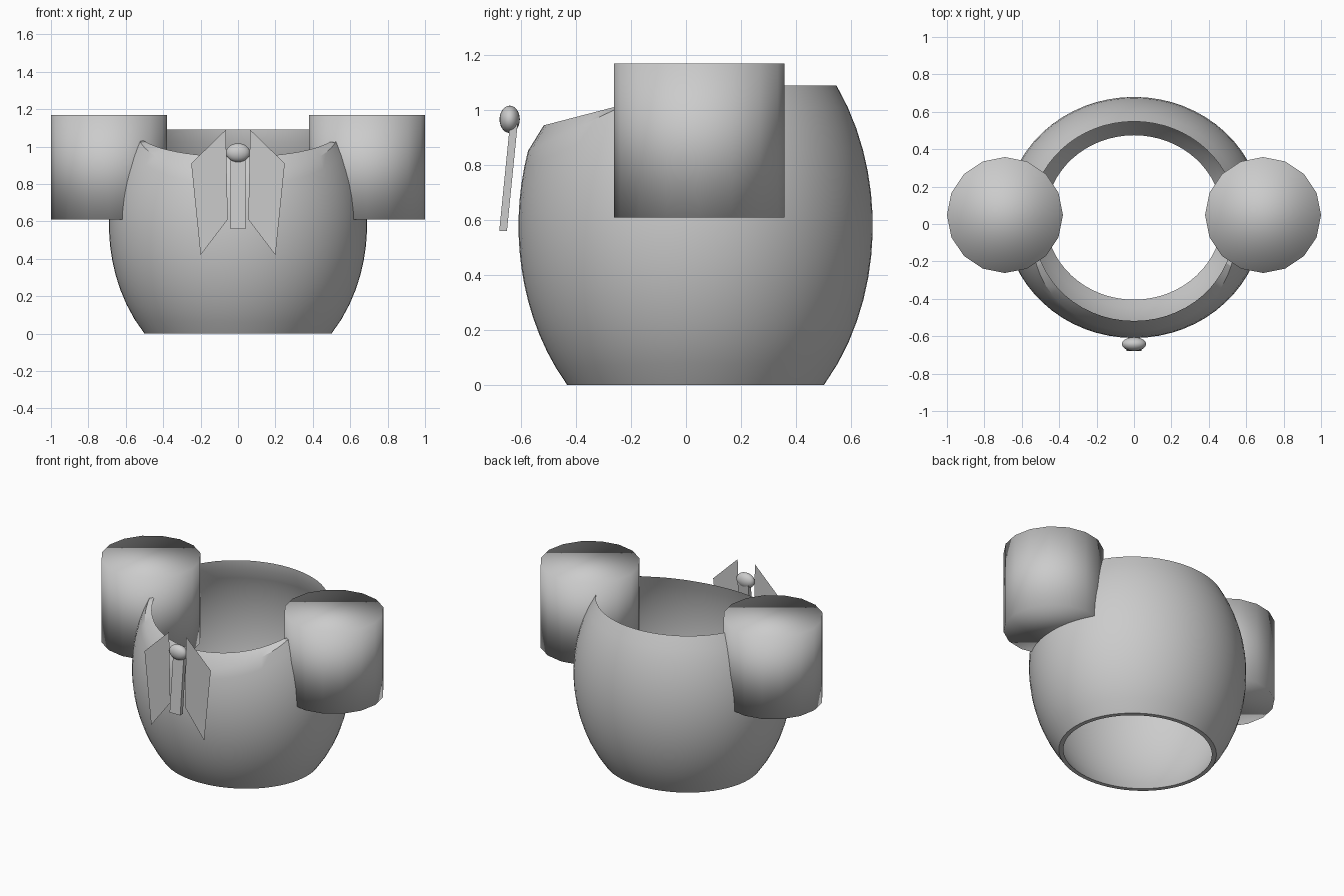
import bpy, bmesh, math
from mathutils import Matrix

if "Cube" in bpy.data.objects:
    bpy.data.objects.remove(bpy.data.objects["Cube"])

CY = 0.035             # body centre in y
RX, RY = 0.69, 0.645   # body radii at the belly


def finish(name, bm, smooth=None):
    bmesh.ops.recalc_face_normals(bm, faces=bm.faces)
    me = bpy.data.meshes.new(name)
    bm.to_mesh(me)
    bm.free()
    ob = bpy.data.objects.new(name, me)
    bpy.context.collection.objects.link(ob)
    bpy.ops.object.select_all(action='DESELECT')
    bpy.context.view_layer.objects.active = ob
    ob.select_set(True)
    if smooth == 'all':
        bpy.ops.object.shade_smooth()
    elif smooth == 'angle':
        bpy.ops.object.shade_smooth_by_angle(angle=math.radians(30))
    return ob


def bulge(z):
    return math.sqrt(1 - ((z - 0.58) / 0.842) ** 2)


def wall_point(a, z, inset):
    f = bulge(z)
    return ((RX * f - inset) * math.cos(a), CY + (RY * f - inset) * math.sin(a), z)


def rim_height(a, inset, z_front, y_front, slope, z_max):
    # height where the wall meets the sloping front cut
    z = z_max
    for _ in range(12):
        z = min(z_max, z_front + slope * (wall_point(a, z, inset)[1] - y_front))
    return z


# Hollow barrel body: open at both ends, rim dips at the front
bm = bmesh.new()
SEG, ROWS, WALL = 64, 14, 0.028
columns = []
for i in range(SEG):
    a = 2 * math.pi * i / SEG
    zo = rim_height(a, 0, 0.847, -0.585, 0.477, 1.09)
    zi = rim_height(a, WALL, 0.942, -0.53, 0.26, 1.025)
    outer = [wall_point(a, zo * k / ROWS, 0) for k in range(ROWS + 1)]
    inner = [wall_point(a, zi * k / ROWS, WALL) for k in range(ROWS, -1, -1)]
    columns.append([bm.verts.new(p) for p in outer + inner])
n = len(columns[0])
for i in range(SEG):
    c, d = columns[i], columns[(i + 1) % SEG]
    for k in range(n):
        bm.faces.new((c[k], d[k], d[(k + 1) % n], c[(k + 1) % n]))
finish("body_shell", bm, 'angle')

# Side drums, softly shaded over their caps
for s, side in ((-1, "left"), (1, "right")):
    bm = bmesh.new()
    bmesh.ops.create_cone(bm, cap_ends=True, segments=16, radius1=0.31, radius2=0.31,
                          depth=0.56, matrix=Matrix.Translation((s * 0.69, 0.048, 0.89)))
    finish(side + "_drum", bm, 'all')

    # Flat front plates
    bm = bmesh.new()
    quad = [(0.065, 1.09), (0.25, 0.91), (0.2, 0.42), (0.055, 0.61)]
    bm.faces.new([bm.verts.new((s * x, -0.65, z)) for x, z in quad])
    finish(side + "_plate", bm)

# Leaning pin between the plates
bm = bmesh.new()
bmesh.ops.create_cube(bm, size=1)
for v in bm.verts:
    top = v.co.z > 0
    v.co = (v.co.x * 0.08, (-0.627 if top else -0.666) + v.co.y * 0.028, 0.95 if top else 0.56)
finish("pin_shaft", bm)

# Pin head
bm = bmesh.new()
bmesh.ops.create_uvsphere(bm, u_segments=20, v_segments=12, radius=1)
bmesh.ops.scale(bm, vec=(0.065, 0.037, 0.05), verts=bm.verts)
bmesh.ops.translate(bm, vec=(0, -0.642, 0.967), verts=bm.verts)
finish("pin_head", bm, 'all')
